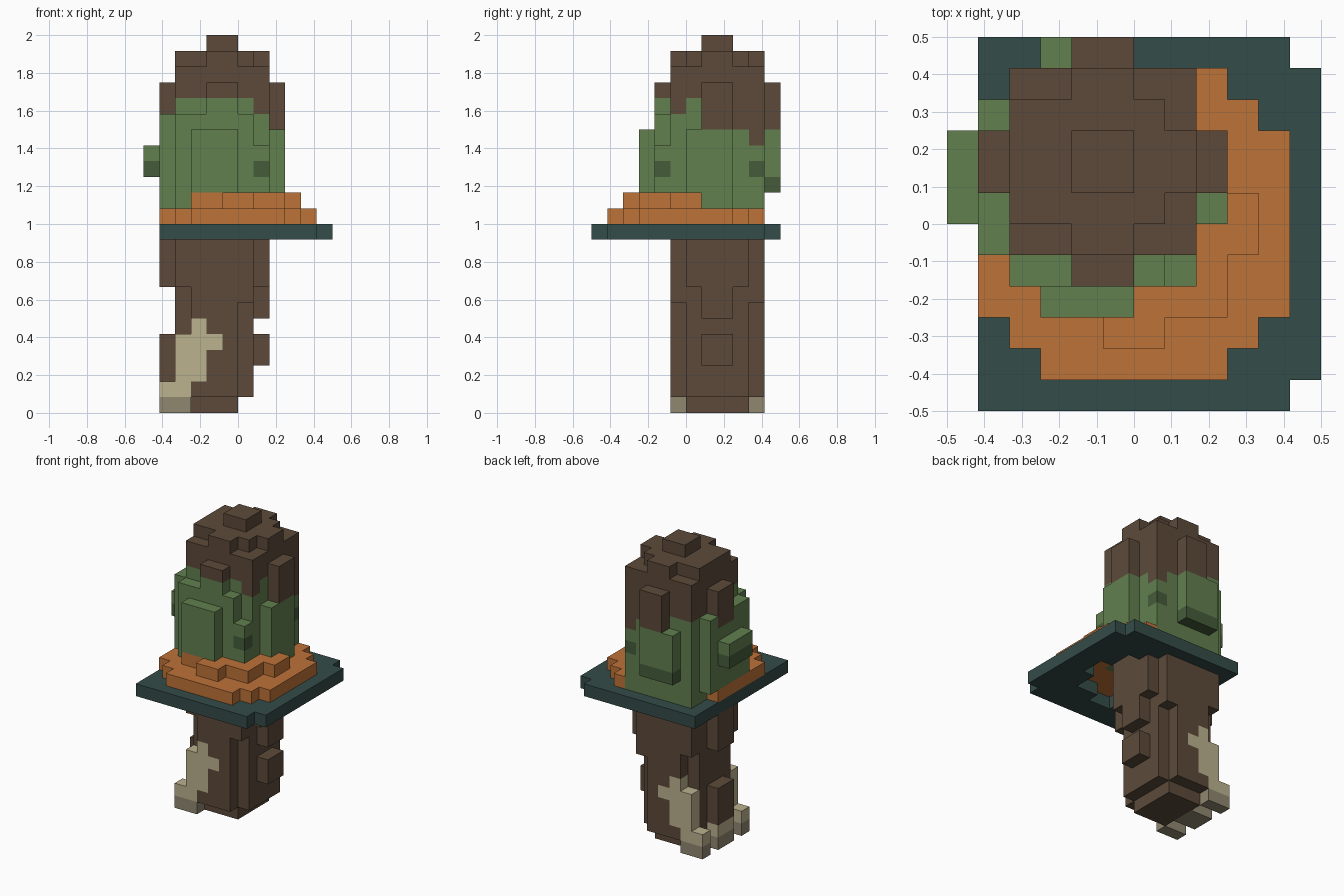
import bpy
import bmesh
from mathutils import Vector

default_cube = bpy.data.objects.get("Cube")
if default_cube:
    bpy.data.objects.remove(default_cube, do_unlink=True)

UNIT = 1 / 12
ORIGIN = Vector((-0.5, -0.5, 0.0))
COLOURS = {
    "brown": "5c4a3a", "green": "62804f", "dark_green": "455c3a",
    "orange": "be7339", "teal": "344c48", "cream": "bcb28f", "dark_cream": "8f8770",
}


def linear(channel):
    value = int(channel, 16) / 255
    return value / 12.92 if value < 0.04 else ((value + 0.055) / 1.055) ** 2.4


def make_material(name, code):
    mat = bpy.data.materials.new(name)
    mat.use_nodes = True
    rgba = tuple(linear(code[n:n + 2]) for n in (0, 2, 4)) + (1.0,)
    mat.diffuse_color = rgba
    node = mat.node_tree.nodes["Principled BSDF"]
    node.inputs["Base Color"].default_value = rgba
    node.inputs["Roughness"].default_value = 0.9
    return mat


materials = {name: make_material(name, code) for name, code in COLOURS.items()}
cells = {}  # grid cell -> (part, colour); later parts replace earlier ones


def box(part, colour, xs, ys, zs):
    """Fill an inclusive block of grid cells."""
    for x in range(xs[0], xs[1] + 1):
        for y in range(ys[0], ys[1] + 1):
            for z in range(zs[0], zs[1] + 1):
                cells[x, y, z] = (part, colour)


def paint(colour, xs, ys, zs):
    """Recolour only the cells already present in a block."""
    for cell, (part, _) in list(cells.items()):
        if all(r[0] <= c <= r[1] for c, r in zip(cell, (xs, ys, zs))):
            cells[cell] = (part, colour)


def both_ways(part, colour, long, short, zs):
    """A block and its quarter turn, making a rounded layer."""
    box(part, colour, long, short, zs)
    box(part, colour, short, long, zs)


# Brim, an open ring with clipped corners
RIM = (11, 11)
box("brim", "teal", (1, 10), (0, 11), RIM)
box("brim", "teal", RIM, (1, 10), RIM)
for cell in list(cells):
    x, y, _ = cell
    if (3 <= x <= 8 and 3 <= y <= 8) or (x in (2, 9) and y in (5, 6)) \
            or (y in (2, 9) and x in (5, 6)):
        del cells[cell]

# Two stepped collar layers
LOW = (12, 12)
both_ways("collar", "orange", (1, 10), (4, 7), LOW)
both_ways("collar", "orange", (3, 8), (1, 10), LOW)
box("collar", "orange", (2, 9), (2, 9), LOW)
HIGH = (13, 13)
both_ways("collar", "orange", (2, 9), (5, 6), HIGH)
box("collar", "orange", (3, 8), (3, 8), HIGH)

# Head core, split into green below and a brown cap
box("head", "green", (2, 7), (5, 10), (12, 21))
paint("brown", (2, 7), (5, 10), (20, 21))
paint("brown", (2, 7), (7, 10), (19, 19))
paint("brown", (4, 7), (7, 10), (18, 18))
paint("brown", (7, 7), (5, 5), (19, 19))
paint("brown", (7, 7), (10, 10), (17, 17))
box("head", "brown", (4, 5), (5, 10), (22, 22))
box("head", "brown", (2, 7), (7, 8), (22, 22))
box("head", "brown", (3, 6), (6, 9), (22, 22))
box("head", "brown", (2, 2), (6, 9), (22, 22))
box("head", "brown", (4, 5), (7, 8), (23, 23))

# Side panels around the head, with cap lobes above them
box("head", "green", (1, 1), (5, 9), (13, 18))
box("head", "brown", (1, 1), (7, 8), (18, 20))
box("head", "green", (8, 8), (6, 8), (12, 17))
box("head", "brown", (8, 8), (7, 8), (18, 20))
box("head", "green", (3, 5), (11, 11), (14, 17))
paint("dark_green", (3, 5), (11, 11), (14, 14))
box("head", "brown", (4, 5), (11, 11), (18, 20))
box("head", "green", (2, 6), (4, 4), (13, 18))
box("head", "green", (7, 7), (4, 4), (13, 16))
box("head", "green", (4, 5), (4, 4), (19, 19))
box("head", "brown", (4, 5), (4, 4), (20, 20))
box("head", "green", (3, 5), (3, 3), (14, 17))
for y in (4, 10):
    paint("dark_green", (7, 7), (y, y), (15, 15))

# Side knob with a dark lower half
box("knob", "green", (0, 0), (6, 8), (15, 16))
paint("dark_green", (0, 0), (6, 8), (15, 15))

# Stem, narrowing in steps towards the ground
box("stem", "brown", (2, 6), (6, 9), (1, 11))
box("stem", "brown", (3, 5), (6, 9), (0, 0))
for y in (5, 10):
    box("stem", "brown", (3, 5), (y, y), (1, 11))
    box("stem", "brown", (6, 6), (y, y), (7, 11))
    box("stem", "brown", (2, 2), (y, y), (8, 11))
box("stem", "brown", (7, 7), (6, 9), (8, 11))
box("stem", "brown", (7, 7), (7, 8), (6, 7))
box("stem", "brown", (7, 7), (7, 8), (3, 4))
box("stem", "brown", (1, 1), (7, 8), (8, 10))
box("stem", "brown", (1, 1), (7, 8), (2, 4))

# Cream feet and the patches climbing from them
for y in (5, 10):
    box("feet", "cream", (1, 2), (y, y), (0, 1))
    box("feet", "cream", (2, 2), (y, y), (2, 4))
    paint("cream", (3, 3), (y, y), (2, 5))
    paint("cream", (4, 4), (y, y), (4, 4))
box("feet", "cream", (1, 2), (7, 8), (0, 1))
paint("dark_cream", (1, 2), (5, 10), (0, 0))


def build(part):
    """Skin the part's cells with outer faces only."""
    bm = bmesh.new()
    verts = {}
    slots = list(COLOURS)
    used = [c for c in slots if any(v == (part, c) for v in cells.values())]
    for cell, (owner, colour) in cells.items():
        if owner != part:
            continue
        for axis in range(3):
            for side in (0, 1):
                near = list(cell)
                near[axis] += 2 * side - 1
                if tuple(near) in cells:
                    continue
                u, v = (axis + 1) % 3, (axis + 2) % 3
                loop = []
                for du, dv in ((0, 0), (1, 0), (1, 1), (0, 1)):
                    p = list(cell)
                    p[axis] += side
                    p[u] += du
                    p[v] += dv
                    key = tuple(p)
                    if key not in verts:
                        verts[key] = bm.verts.new(ORIGIN + Vector(key) * UNIT)
                    loop.append(verts[key])
                face = bm.faces.new(loop if side else loop[::-1])
                face.material_index = used.index(colour)
    bmesh.ops.dissolve_limit(bm, angle_limit=0.01, verts=bm.verts[:],
                             edges=bm.edges[:], delimit={"MATERIAL"})
    mesh = bpy.data.meshes.new(part)
    bm.to_mesh(mesh)
    bm.free()
    for colour in used:
        mesh.materials.append(materials[colour])
    bpy.context.collection.objects.link(bpy.data.objects.new(part, mesh))


for part_name in ("brim", "collar", "head", "knob", "stem", "feet"):
    build(part_name)
